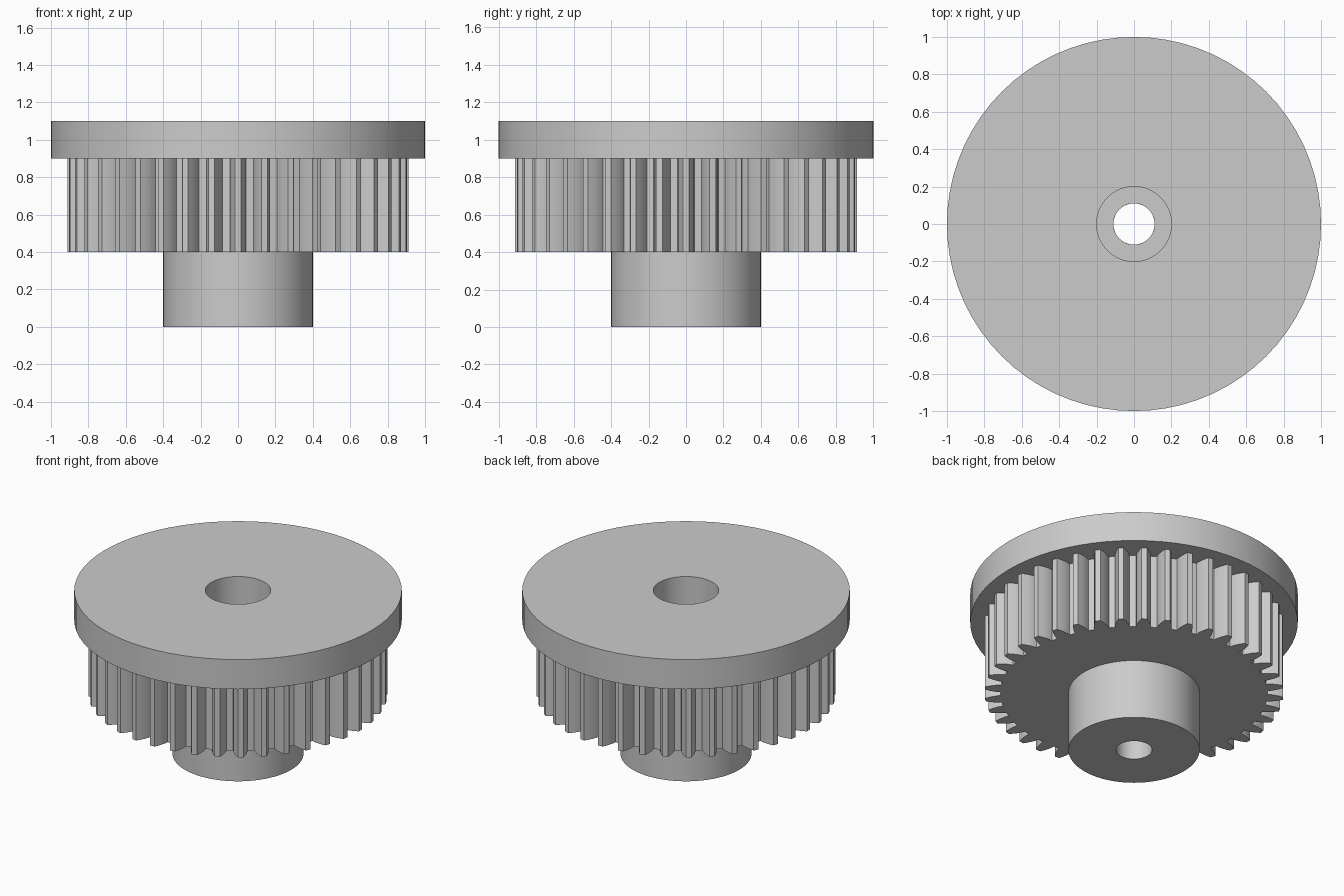
import bpy, bmesh, math

cube = bpy.data.objects.get("Cube")
if cube:
    bpy.data.objects.remove(cube, do_unlink=True)

grey = bpy.data.materials.new("plain grey")
grey.use_nodes = True
grey.diffuse_color = (0.6, 0.6, 0.6, 1)
grey.node_tree.nodes["Principled BSDF"].inputs["Base Color"].default_value = (0.6, 0.6, 0.6, 1)

BORE = 0.11
TEETH = 40
TIP = 0.912
MODULE = 2 * TIP / (TEETH + 2)
PITCH = MODULE * TEETH / 2
ROOT = PITCH - 1.25 * MODULE
PRESSURE = math.radians(20)
BASE = PITCH * math.cos(PRESSURE)


def pierced_solid(name, outline, hole, z0, z1):
    """Extrude an (angle, radius) outline with a round hole through it."""
    bm = bmesh.new()

    def loop(z, radius=None):
        return [bm.verts.new(((radius or r) * math.cos(a), (radius or r) * math.sin(a), z))
                for a, r in outline]

    rings = [loop(z0), loop(z1), loop(z1, hole), loop(z0, hole)]
    n = len(outline)
    for k in range(4):
        lower, upper = rings[k], rings[(k + 1) % 4]
        for i in range(n):
            j = (i + 1) % n
            bm.faces.new((lower[i], lower[j], upper[j], upper[i]))
    bmesh.ops.recalc_face_normals(bm, faces=bm.faces)
    mesh = bpy.data.meshes.new(name)
    bm.to_mesh(mesh)
    bm.free()
    mesh.materials.append(grey)
    obj = bpy.data.objects.new(name, mesh)
    bpy.context.collection.objects.link(obj)
    bpy.ops.object.select_all(action="DESELECT")
    obj.select_set(True)
    bpy.context.view_layer.objects.active = obj
    bpy.ops.object.shade_smooth_by_angle(angle=math.radians(25))
    return obj


def circle(radius, sides=72):
    return [(math.tau * i / sides, radius) for i in range(sides)]


def half_angle(r):
    """Half the angular thickness of an involute tooth at radius r."""
    a = math.acos(min(1, BASE / r))
    inv = math.tan(PRESSURE) - PRESSURE - (math.tan(a) - a)
    return math.pi / (2 * TEETH) + inv


def gear_outline(steps=4):
    radii = [ROOT + (TIP - ROOT) * i / steps for i in range(steps + 1)]
    flank = [(half_angle(r), r) for r in radii]
    tooth = [(-a, r) for a, r in flank] + [(a, r) for a, r in reversed(flank)]
    return [(math.tau * k / TEETH + a, r) for k in range(TEETH) for a, r in tooth]


# Hub, toothed wheel and wide flange stacked along the shaft
pierced_solid("hub", circle(0.4), BORE, 0, 0.4)
pierced_solid("toothed_wheel", gear_outline(), BORE, 0.4, 0.9)
pierced_solid("flange", circle(1), 0.2, 0.9, 1.1)
